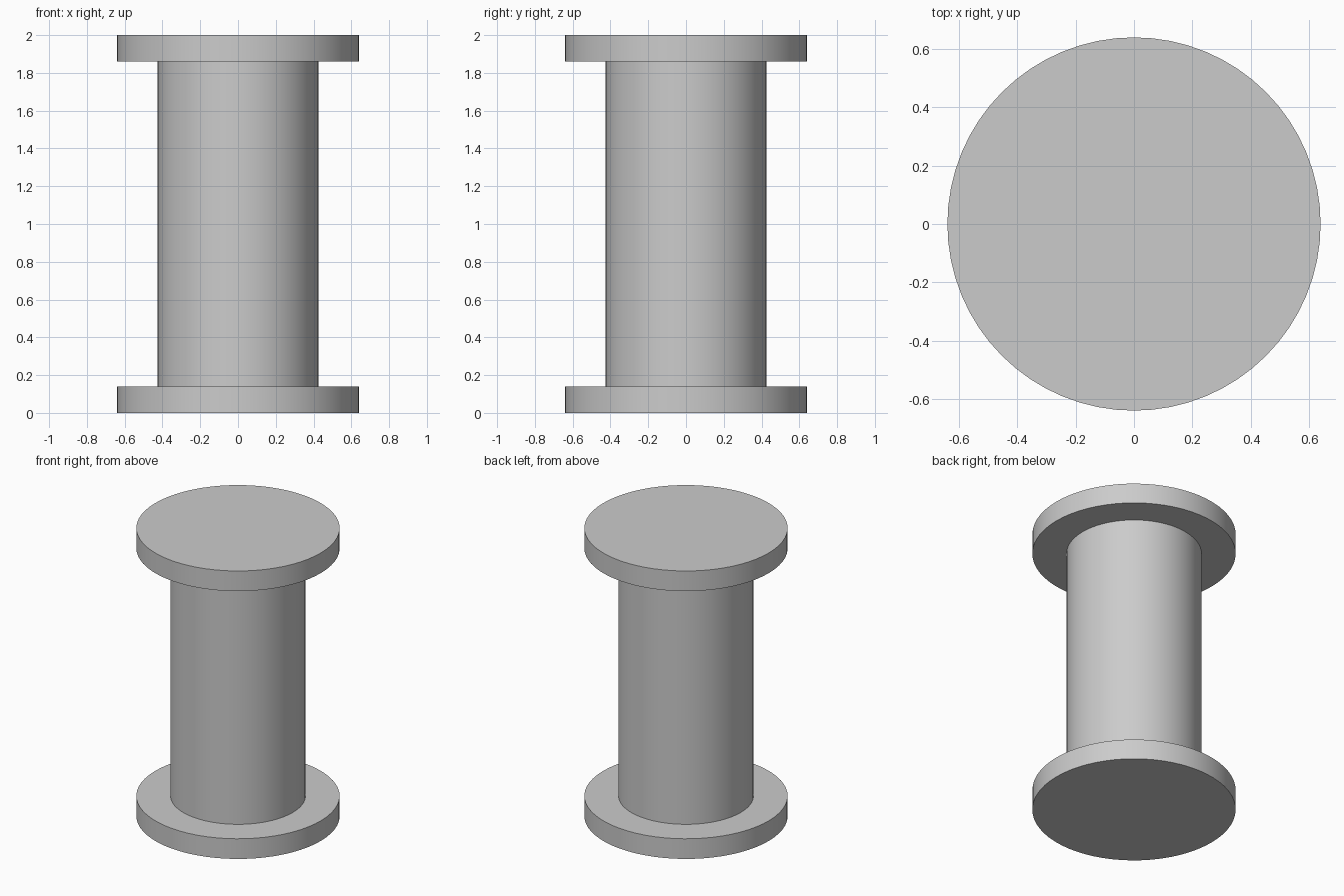
import bpy

cube = bpy.data.objects.get("Cube")
if cube:
    bpy.data.objects.remove(cube, do_unlink=True)

HEIGHT = 2.0
FLANGE_RADIUS = 0.64
FLANGE_THICKNESS = 0.14
CORE_RADIUS = 0.425
SIDES = 64

# Plain grey for the whole spool
grey = bpy.data.materials.new("plain_grey")
grey.use_nodes = True
colour = (0.6, 0.6, 0.6, 1.0)
grey.diffuse_color = colour
grey.node_tree.nodes["Principled BSDF"].inputs["Base Color"].default_value = colour


def add_disc(name, radius, bottom, top):
    """Upright cylinder between two heights, round side smooth and rims sharp."""
    bpy.ops.mesh.primitive_cylinder_add(
        vertices=SIDES, radius=radius, depth=top - bottom,
        location=(0, 0, (bottom + top) / 2))
    obj = bpy.context.object
    obj.name = obj.data.name = name
    obj.data.materials.append(grey)
    bpy.ops.object.shade_smooth_by_angle()
    return obj


# Two flanges with the core between them
add_disc("bottom_flange", FLANGE_RADIUS, 0, FLANGE_THICKNESS)
add_disc("core", CORE_RADIUS, FLANGE_THICKNESS, HEIGHT - FLANGE_THICKNESS)
add_disc("top_flange", FLANGE_RADIUS, HEIGHT - FLANGE_THICKNESS, HEIGHT)
